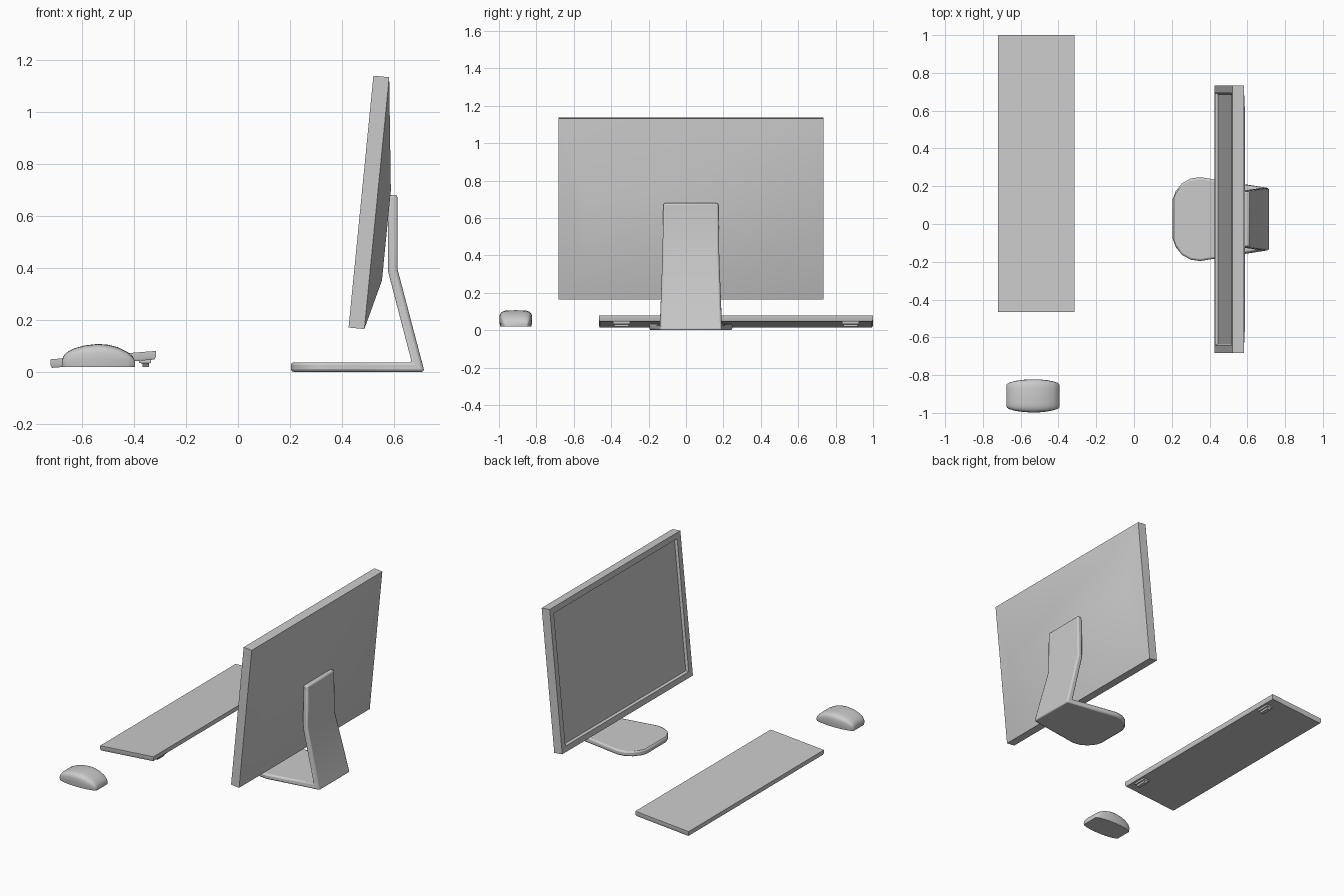
import bpy, bmesh
from math import cos, sin, pi, copysign

if "Cube" in bpy.data.objects:
    bpy.data.objects.remove(bpy.data.objects["Cube"])


def loft(name, rings, bevel=0.0, segments=2, angle=30):
    """Skin a list of equal-length closed rings and cap both ends."""
    bm = bmesh.new()
    rows = [[bm.verts.new(p) for p in ring] for ring in rings]
    n = len(rows[0])
    for a, b in zip(rows, rows[1:]):
        for i in range(n):
            j = (i + 1) % n
            bm.faces.new((a[i], a[j], b[j], b[i]))
    bm.faces.new(rows[0])
    bm.faces.new(rows[-1])
    bmesh.ops.recalc_face_normals(bm, faces=bm.faces)
    me = bpy.data.meshes.new(name)
    bm.to_mesh(me)
    bm.free()
    ob = bpy.data.objects.new(name, me)
    bpy.context.collection.objects.link(ob)
    bpy.ops.object.select_all(action='DESELECT')
    ob.select_set(True)
    bpy.context.view_layer.objects.active = ob
    if bevel:
        m = ob.modifiers.new("bevel", 'BEVEL')
        m.width = bevel
        m.segments = segments
        m.limit_method = 'ANGLE'
        m.angle_limit = 0.6
    bpy.ops.object.shade_smooth_by_angle(angle=angle * pi / 180)
    return ob


CY = 0.026  # monitor centre line


# Monitor panel: leaning frame, recessed screen and shallow bulged back
def panel_ring(s0, s1, half, depth):
    def pt(s, y):
        return (0.425 + 0.0955 * s + 0.995 * depth, CY + y,
                0.17 + 0.968 * s - 0.098 * depth)
    return [pt(s0, -half), pt(s0, half), pt(s1, half), pt(s1, -half)]


loft("monitor_panel", [
    panel_ring(0.049, 0.951, 0.660, 0.016),
    panel_ring(0.041, 0.959, 0.668, 0.0),
    panel_ring(0, 1, 0.708, 0.0),
    panel_ring(0, 1, 0.708, 0.061),
    panel_ring(0.198, 0.556, 0.57, 0.110),
])

# Stand: one bent plate; inner x, z, outer x, z, half width
stations = [
    (0.577, 0.680, 0.613, 0.680, 0.147),
    (0.577, 0.385, 0.613, 0.395, 0.152),
    (0.668, 0.036, 0.717, 0.000, 0.166),
    (0.45, 0.036, 0.45, 0.0, 0.206),
    (0.35, 0.036, 0.35, 0.0, 0.222),
    (0.30, 0.036, 0.30, 0.0, 0.215),
    (0.255, 0.036, 0.255, 0.0, 0.190),
    (0.222, 0.036, 0.222, 0.0, 0.150),
    (0.203, 0.036, 0.203, 0.0, 0.100),
]
loft("monitor_stand", [
    [(xi, CY - w, zi), (xi, CY + w, zi), (xo, CY + w, zo), (xo, CY - w, zo)]
    for xi, zi, xo, zo, w in stations], bevel=0.010)


# Keyboard: thin tilted slab with a stepped-in lower edge
def slab_ring(inset, lift):
    x0, x1, y0, y1 = -0.72 + inset, -0.316 - inset, -0.466 + inset, 1.0 - inset
    z0, z1 = 0.015 + lift, 0.047 + lift
    return [(x0, y0, z0), (x1, y0, z1), (x1, y1, z1), (x0, y1, z0)]


loft("keyboard", [slab_ring(0.005, 0.0), slab_ring(0.0, 0.010), slab_ring(0.0, 0.033)])


# Keyboard feet: wide pad with a narrower tip
def foot_ring(x0, x1, y0, y1, z):
    return [(x0, y0, z), (x1, y0, z), (x1, y1, z), (x0, y1, z)]


for side, y in (("near", -0.345), ("far", 0.88)):
    loft("keyboard_foot_" + side, [
        foot_ring(-0.368, -0.343, y - 0.035, y + 0.035, 0.019),
        foot_ring(-0.368, -0.343, y - 0.042, y + 0.042, 0.032),
        foot_ring(-0.380, -0.334, y - 0.045, y + 0.045, 0.034),
        foot_ring(-0.380, -0.334, y - 0.045, y + 0.045, 0.050),
    ])


# Mouse: rounded cross-sections along x; x, half width, top height
def mouse_ring(x, half, top):
    ring, base = [], 0.019
    mid, rise = base + (top - base) * 0.35, (top - base) * 0.65
    for k in range(17):
        a = pi * k / 16
        c, s = cos(a), sin(a)
        ring.append((x, -0.91 + half * copysign(abs(c) ** 0.5, c),
                     mid + rise * abs(s) ** 0.5))
    ring += [(x, -0.91 - half * 0.95, base), (x, -0.91 + half * 0.95, base)]
    return ring


loft("mouse", [mouse_ring(*s) for s in (
    (-0.676, 0.056, 0.045), (-0.671, 0.064, 0.060), (-0.658, 0.071, 0.075),
    (-0.63, 0.079, 0.090), (-0.59, 0.085, 0.101), (-0.54, 0.088, 0.107),
    (-0.50, 0.087, 0.104), (-0.46, 0.083, 0.094), (-0.425, 0.076, 0.076),
    (-0.404, 0.069, 0.058), (-0.395, 0.060, 0.040))], angle=50)
